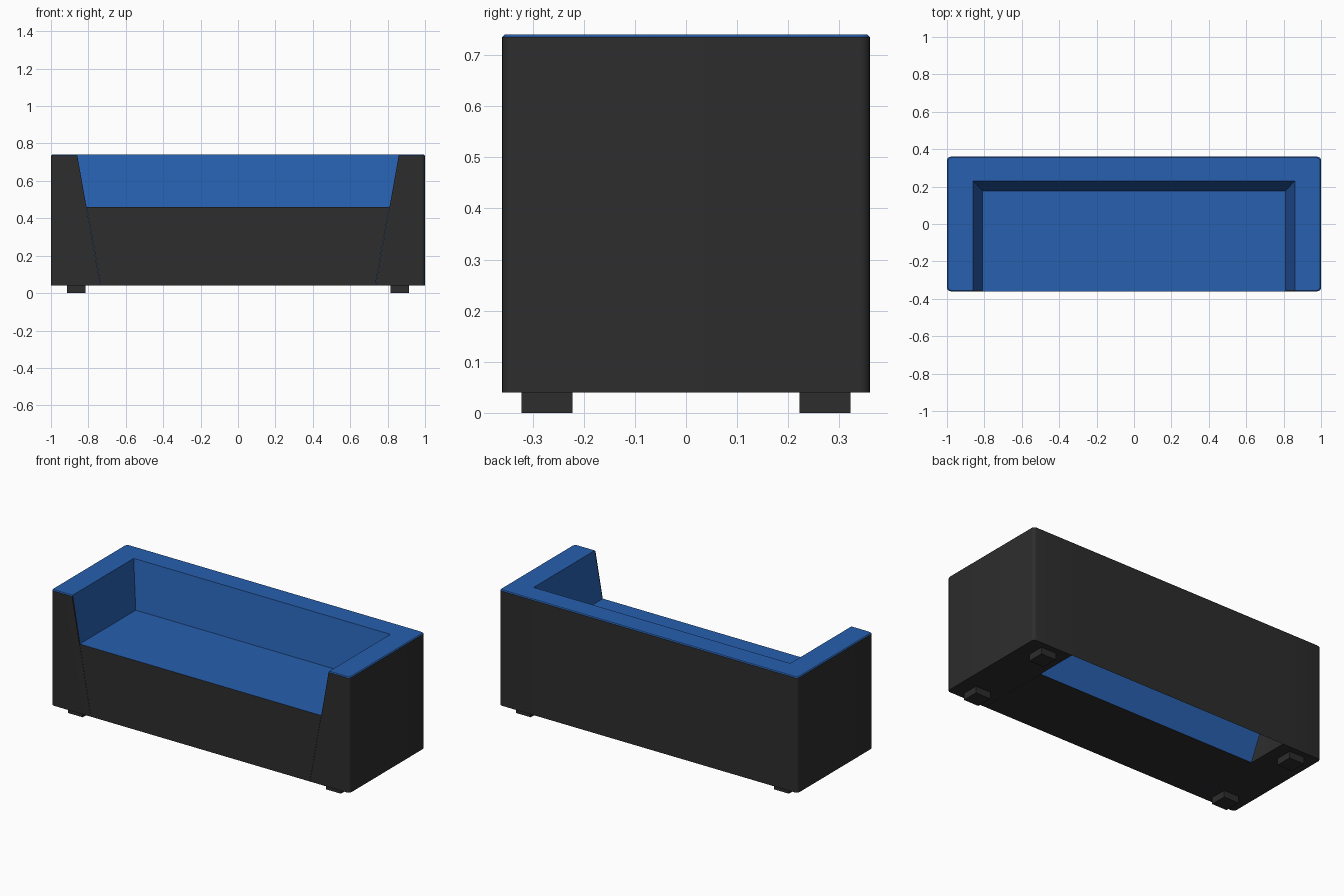
import bpy, bmesh, math

if "Cube" in bpy.data.objects:
    bpy.data.objects.remove(bpy.data.objects["Cube"])

def material(name, rgb):
    m = bpy.data.materials.new(name)
    m.diffuse_color = (*rgb, 1)
    m.use_nodes = True
    m.node_tree.nodes["Principled BSDF"].inputs["Base Color"].default_value = m.diffuse_color
    return m

BLACK = material("black_leather", (0.026, 0.026, 0.026))
BLUE = material("blue_fabric", (0.02, 0.115, 0.43))
Z0, ZS, Z1, HY = 0.04, 0.46, 0.74, 0.36

def inner_x(z):
    return 0.735 + 0.125 * (z - Z0) / (Z1 - Z0)

def inner_y(z):
    return 0.10 + 0.13 * (z - Z0) / (Z1 - Z0)

def finish(bm, name):
    bmesh.ops.remove_doubles(bm, verts=bm.verts, dist=1e-5)
    me = bpy.data.meshes.new(name)
    bm.to_mesh(me)
    bm.free()
    me.materials.append(BLACK)
    me.materials.append(BLUE)
    ob = bpy.data.objects.new(name, me)
    bpy.context.collection.objects.link(ob)
    bpy.context.view_layer.objects.active = ob
    ob.select_set(True)
    bpy.ops.object.shade_smooth_by_angle(angle=math.radians(30))
    ob.select_set(False)
    return ob

def outline(z, inset=0.0, r=0.02):
    """U-shell outer path: right arm front, round the back, left arm front."""
    w, d = 1 - inset, HY - inset
    half = [(inner_x(z), -d)]
    for cy, start in ((-d + r, -90), (d - r, 0)):
        for i in range(5):
            a = math.radians(start + 22.5 * i)
            half.append((w - r + r * math.cos(a), cy + r * math.sin(a)))
    half.append((0.735, d))
    return [(x, y, z) for x, y in half + [(-x, y) for x, y in reversed(half)]]

def inner_path(z, front):
    x, y = inner_x(z), inner_y(z)
    return [(x, front, z), (x, y, z), (-x, y, z), (-x, front, z)]

# Shell: arms and back with a thin blue rim on top
bm = bmesh.new()

def face(points, mat):
    f = bm.faces.new([bm.verts.new(p) for p in points])
    f.material_index = mat

def strip(a, b, mat):
    for i in range(len(a) - 1):
        face([a[i], a[i + 1], b[i + 1], b[i]], mat)

low, high, top = outline(Z0), outline(Z1 - 0.005), outline(Z1, 0.005)
strip(low, high, 0)
strip(high, top, 1)
rim = inner_path(Z1, -HY + 0.005)
wall = inner_path(Z0, -HY)
n = len(top) // 2
face(top[:n] + [rim[1]], 1)
face([top[n - 1], top[n], rim[2], rim[1]], 1)
face(top[n:] + [rim[2]], 1)
strip(rim, wall, 1)
# Arm undersides; the back is open below
face((low[:n] + [wall[1]])[::-1], 0)
face((low[n:] + [wall[2]])[::-1], 0)
finish(bm, "arms_and_back")

# Seat: tapered block with a blue top
bm = bmesh.new()
g = 0.001
rings = []
for z in (Z0, ZS):
    x, y = inner_x(z) - g, inner_y(z) - g
    rings.append([(x, -HY, z), (x, y, z), (-x, y, z), (-x, -HY, z), (x, -HY, z)])
strip(rings[0], rings[1], 0)
face(rings[1][:4], 1)
face(rings[0][:4][::-1], 0)
finish(bm, "seat")

# Square feet
for sx, side in ((-1, "left"), (1, "right")):
    for sy, end in ((-1, "front"), (1, "back")):
        bm = bmesh.new()
        bmesh.ops.create_cube(bm, size=1)
        bmesh.ops.scale(bm, verts=bm.verts, vec=(0.1, 0.1, Z0))
        bmesh.ops.translate(bm, verts=bm.verts, vec=(sx * 0.865, sy * 0.272, Z0 / 2))
        finish(bm, f"{end}_{side}_foot")
